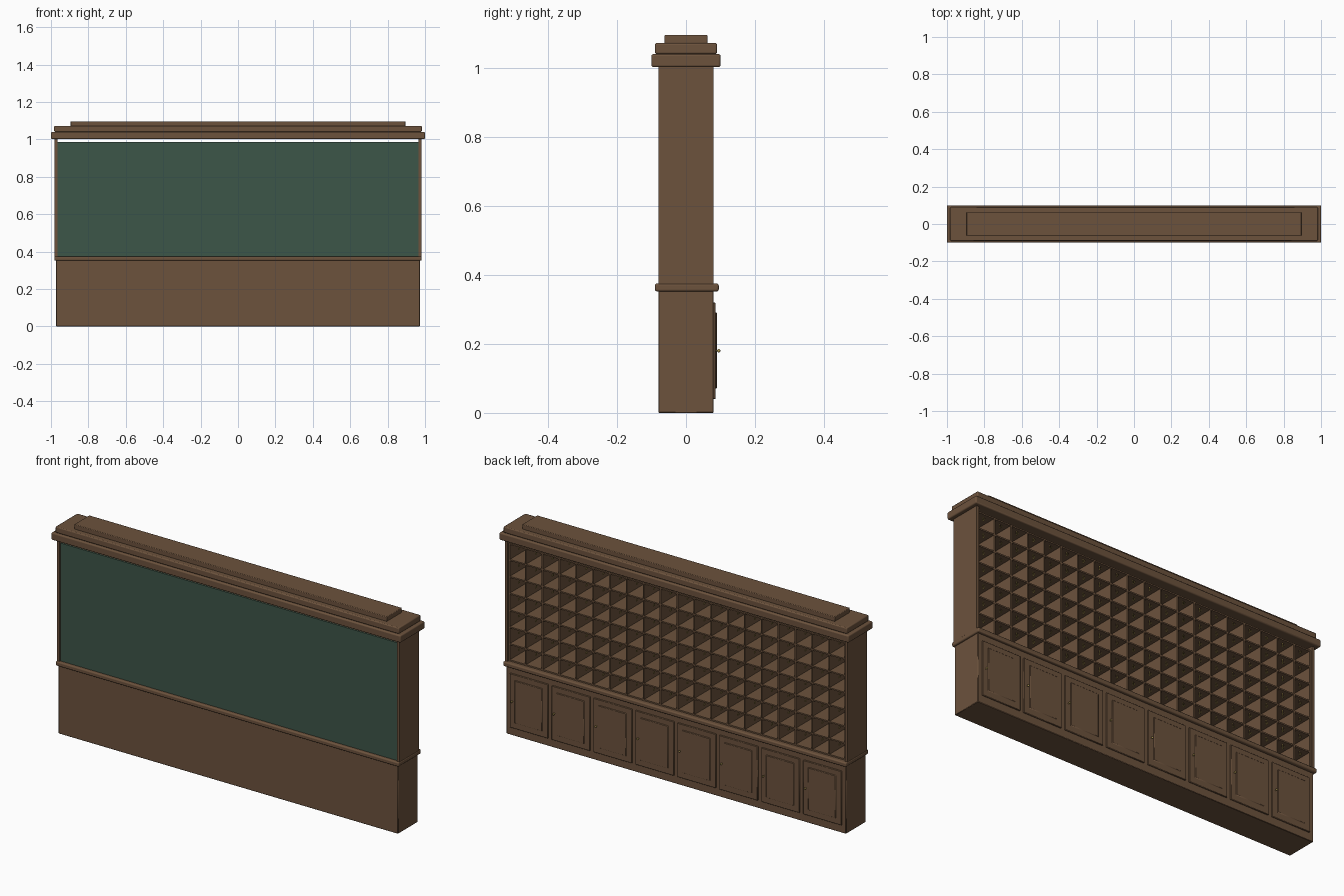
import bpy, bmesh, math
from mathutils import Matrix, Vector

if "Cube" in bpy.data.objects:
    bpy.data.objects.remove(bpy.data.objects["Cube"])


def make_mat(name, rgb):
    m = bpy.data.materials.new(name)
    m.diffuse_color = (*rgb, 1)
    m.use_nodes = True
    m.node_tree.nodes["Principled BSDF"].inputs["Base Color"].default_value = m.diffuse_color
    return m


WOOD = make_mat("brown wood", (0.15, 0.085, 0.046))
GREEN = make_mat("board green", (0.046, 0.092, 0.066))
BRASS = make_mat("brass", (0.42, 0.31, 0.09))


def add_box(bm, x0, x1, y0, y1, z0, z1):
    c = Vector(((x0 + x1) / 2, (y0 + y1) / 2, (z0 + z1) / 2))
    s = Matrix.Diagonal((x1 - x0, y1 - y0, z1 - z0, 1))
    bmesh.ops.create_cube(bm, size=1, matrix=Matrix.Translation(c) @ s)


def add_rod(bm, p, q, r, sides=8):
    p, q = Vector(p), Vector(q)
    d = q - p
    m = Matrix.Translation((p + q) / 2) @ d.to_track_quat('Z', 'Y').to_matrix().to_4x4()
    bmesh.ops.create_cone(bm, cap_ends=True, segments=sides, radius1=r,
                          radius2=r, depth=d.length, matrix=m)


def finish(bm, name, mat, bevel=0, segments=1):
    me = bpy.data.meshes.new(name)
    bm.to_mesh(me)
    bm.free()
    ob = bpy.data.objects.new(name, me)
    bpy.context.collection.objects.link(ob)
    me.materials.append(mat)
    if bevel:
        mod = ob.modifiers.new("soft edges", 'BEVEL')
        mod.width = bevel
        mod.segments = segments
    return ob


def box(name, mat, dims, bevel=0, segments=1):
    bm = bmesh.new()
    add_box(bm, *dims)
    return finish(bm, name, mat, bevel, segments)


# Base cabinet, ledge and stepped cornice
box("base_cabinet", WOOD, (-0.972, 0.972, -0.08, 0.08, 0, 0.355), 0.002)
box("ledge", WOOD, (-0.982, 0.982, -0.09, 0.095, 0.352, 0.375), 0.006, 3)
box("lower_cornice", WOOD, (-1, 1, -0.1, 0.1, 1.002, 1.04), 0.006, 3)
box("middle_cornice", WOOD, (-0.983, 0.983, -0.09, 0.09, 1.04, 1.072), 0.005, 2)
box("top_cap", WOOD, (-0.895, 0.895, -0.062, 0.062, 1.07, 1.096), 0.003, 2)

# Side walls of the upper case
for side, a, b in (("left", -0.98, -0.965), ("right", 0.965, 0.98)):
    box(side + "_side_wall", WOOD, (a, b, -0.08, 0.08, 0.37, 1.003))

# Green board on the front, with its wooden backing (open gap above)
TOP = 0.985
box("green_board", GREEN, (-0.965, 0.965, -0.074, -0.068, 0.374, TOP))
box("board_backing", WOOD, (-0.965, 0.965, -0.068, -0.06, 0.374, TOP))

# Pigeonhole lattice facing the back
COLS, ROWS, T = 20, 7, 0.007
X0, Z0, YB = -0.965, 0.375, 0.072
W, H = 1.93 / COLS, (TOP - Z0) / ROWS
bm = bmesh.new()
for i in range(COLS + 1):
    x = min(max(X0 + i * W, X0 + T / 2), -X0 - T / 2)
    add_box(bm, x - T / 2, x + T / 2, -0.06, YB, Z0, TOP)
for j in range(ROWS + 1):
    z = min(max(Z0 + j * H, Z0 + T / 2), TOP - T / 2)
    add_box(bm, -0.965, 0.965, -0.06, YB - 0.0005, z - T / 2, z + T / 2)
finish(bm, "pigeonhole_lattice", WOOD)

# A small brass hook hanging in every pigeonhole
bm = bmesh.new()
for i in range(COLS):
    for j in range(ROWS):
        x, z, y = X0 + (i + 0.5) * W, Z0 + (j + 1) * H - T / 2, 0.05
        add_rod(bm, (x, y, z), (x, y, z - 0.022), 0.002, 6)
        add_rod(bm, (x, y - 0.001, z - 0.022), (x, y + 0.012, z - 0.022), 0.002, 6)
        add_rod(bm, (x, y + 0.011, z - 0.023), (x, y + 0.011, z - 0.013), 0.002, 6)
finish(bm, "key_hooks", BRASS)

# Eight cupboard doors with raised panels and brass knobs
doors, panels, knobs = bmesh.new(), bmesh.new(), bmesh.new()
for i in range(8):
    c = (i - 3.5) * 0.24
    add_box(doors, c - 0.11, c + 0.11, 0.078, 0.086, 0.04, 0.32)
    add_box(panels, c - 0.08, c + 0.08, 0.084, 0.09, 0.07, 0.292)
    kx = c + 0.092
    add_rod(knobs, (kx, 0.084, 0.18), (kx, 0.094, 0.18), 0.0025)
    bmesh.ops.create_uvsphere(knobs, u_segments=10, v_segments=6, radius=0.005,
                              matrix=Matrix.Translation((kx, 0.095, 0.18)))
finish(doors, "cupboard_doors", WOOD, 0.002)
finish(panels, "door_panels", WOOD, 0.003)
finish(knobs, "door_knobs", BRASS)

# Smooth shading with sharp edges kept
bpy.ops.object.select_all(action='SELECT')
bpy.context.view_layer.objects.active = bpy.data.objects["base_cabinet"]
bpy.ops.object.shade_smooth_by_angle(angle=math.radians(35))
